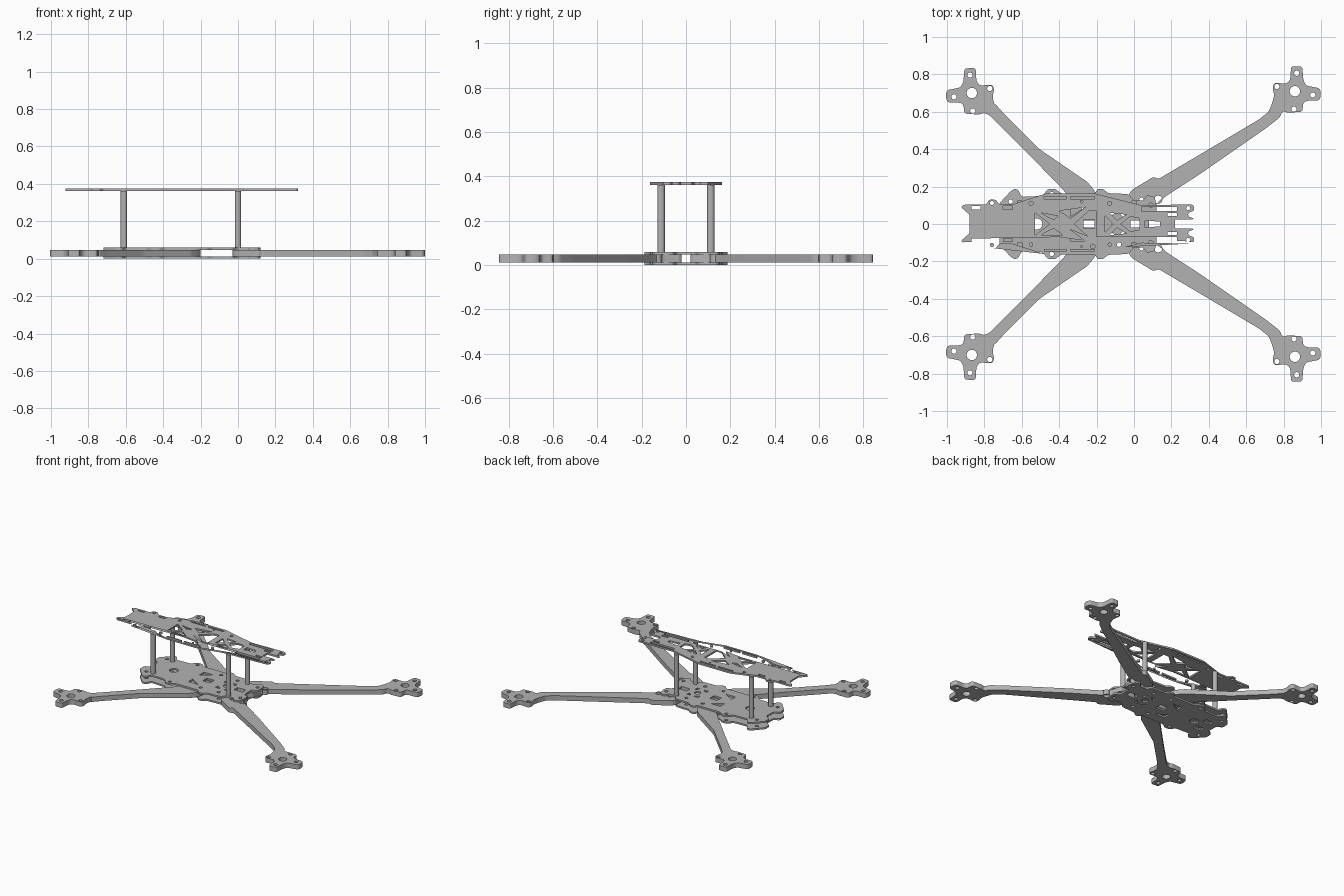
import bpy
import bmesh
from math import cos, sin, pi
from mathutils import Vector

# All plan coordinates are in hundredths of a unit
SCALE = 0.01

cube = bpy.data.objects.get("Cube")
if cube:
    bpy.data.objects.remove(cube, do_unlink=True)

grey = bpy.data.materials.new("plain grey")
grey.use_nodes = True
GREY = (0.45, 0.45, 0.45, 1.0)
grey.diffuse_color = GREY
grey.node_tree.nodes["Principled BSDF"].inputs["Base Color"].default_value = GREY


def circle(x, y, radius, sides=16):
    return [(x + radius * cos(2 * pi * i / sides), y + radius * sin(2 * pi * i / sides))
            for i in range(sides)]


def slot(x_min, x_max, y, half):
    return [(x_min, y - half), (x_max, y - half), (x_max, y + half), (x_min, y + half)]


def flip_x(points):
    return [(-x, y) for x, y in points]


def flip_y(points):
    return [(x, -y) for x, y in points]


def both_sides(loops):
    return loops + [flip_y(loop) for loop in loops]


def symmetric(half):
    """Close a half outline across the centre line."""
    return half + flip_y(half)[::-1]


def rounded(points, radius, steps=4):
    """Round every corner with a short quadratic arc."""
    result = []
    count = len(points)
    for i in range(count):
        corner = Vector(points[i])
        ends = []
        for other in (points[i - 1], points[(i + 1) % count]):
            along = Vector(other) - corner
            ends.append(corner + along.normalized() * min(radius, along.length * 0.45))
        for k in range(steps + 1):
            t = k / steps
            result.append(ends[0] * (1 - t) ** 2 + corner * 2 * t * (1 - t) + ends[1] * t ** 2)
    return result


def cut_plate(name, outline, holes, bottom, top):
    """Flat sheet with an outline and cut-outs, extruded from a filled curve."""
    curve = bpy.data.curves.new(name + " profile", "CURVE")
    curve.dimensions = "2D"
    curve.fill_mode = "BOTH"
    curve.extrude = (top - bottom) / 2
    for loop in [outline] + holes:
        spline = curve.splines.new("POLY")
        spline.points.add(len(loop) - 1)
        for point, co in zip(spline.points, loop):
            point.co = (co[0] * SCALE, co[1] * SCALE, 0, 1)
        spline.use_cyclic_u = True
    helper = bpy.data.objects.new(name + " helper", curve)
    bpy.context.collection.objects.link(helper)
    bpy.context.view_layer.update()
    graph = bpy.context.evaluated_depsgraph_get()
    mesh = bpy.data.meshes.new_from_object(helper.evaluated_get(graph))
    bpy.data.objects.remove(helper, do_unlink=True)

    bm = bmesh.new()
    bm.from_mesh(mesh)
    bmesh.ops.remove_doubles(bm, verts=bm.verts, dist=0.00005)
    bmesh.ops.recalc_face_normals(bm, faces=bm.faces)
    bmesh.ops.translate(bm, verts=bm.verts, vec=(0, 0, (top + bottom) / 2))
    bm.to_mesh(mesh)
    bm.free()
    mesh.name = name
    mesh.materials.clear()
    mesh.materials.append(grey)
    obj = bpy.data.objects.new(name, mesh)
    bpy.context.collection.objects.link(obj)
    for face in mesh.polygons:
        face.use_smooth = False
    return obj


# Motor mount with four pinwheel tabs, around its own centre
MOUNT = [(-6.5, -10.5), (-4, -11.5), (4, -11), (4.5, -6), (7, -5), (13, -5), (14, -2),
         (13.5, 1.5), (6, 3), (4.5, 6), (4, 13.2), (-2, 13.4), (-2.5, 6), (-4.5, 4),
         (-11, 4.5), (-12, 2), (-11, -2), (-12, -6)]
MOUNT_HOLES = [(1, 9.6), (9.6, -2), (-0.5, -9.6), (-9.6, 2.5)]


def arm(centre, beam, root_holes):
    cx, cy = centre
    outline = [(cx + x, cy + y) for x, y in MOUNT] + beam
    holes = [circle(cx + x, cy + y, 1.4) for x, y in MOUNT_HOLES]
    return rounded(outline, 1.5), holes + [circle(cx, cy, 2.8)] + root_holes


# Beams run from the mount down to the root clamped between the plates
left_beam = [(72, 60), (67, 56), (35, 37), (13, 24), (10.5, 25.3), (-1.5, 18), (-3, 15),
             (-3, 2), (10, 2), (12, 11), (18, 15.5), (35, 26.5), (71, 51.5), (78, 57)]
right_beam = [(74, 64), (70, 59.5), (50.5, 40), (25, 22.5), (22, 19), (20, 16),
              (20, 2), (34, 2), (36, 16), (39, 19.5), (59, 40), (72, 53), (77, 58)]
left_arm = arm((86, 71), left_beam, [circle(13, 13, 2.2), circle(4, 13, 1.2)])
right_arm = arm((86.7, 70), right_beam, [circle(27, 9, 1.2)])
right_arm = (flip_x(right_arm[0]), [flip_x(h) for h in right_arm[1]])

for side, (outline, holes) in (("left", left_arm), ("right", right_arm)):
    cut_plate(side + "_rear_arm", outline, holes, 0.012, 0.047)
    cut_plate(side + "_front_arm", flip_y(outline), [flip_y(h) for h in holes], 0.012, 0.047)

# Lower and middle plates that sandwich the arm roots
BODY = [(-68, 4), (-72, 6), (-72, 11), (-66, 17.5), (-64, 18.8), (-62, 18.3), (-60, 14.5),
        (-49, 15), (-46, 18.8), (-42, 18.8), (-39, 16.3), (-21, 16.3), (-19.5, 18.8),
        (-16.5, 18.8), (-14, 16.5), (-3, 16), (0, 12.5), (5, 12.5), (7, 15.5), (11, 14.5),
        (12, 10), (12, 6), (8, 4)]
body_outline = rounded(symmetric(BODY), 1.2)
truss = both_sides([
    [(-34, 4), (-26, 9), (-34, 9)],
    [(-14, 3), (-14, 6), (-10, 6)],
    [(-5, 3), (-5, 6), (-8, 6)],
    circle(-66, 12, 1.2), circle(-22, 12, 1.2), circle(-8, 11, 1.2),
    circle(-44, 16, 1.2), circle(9, 10, 1.2),
])
body_holes = truss + [circle(-52, 0, 3), circle(-9.5, 0, 2.2), slot(-2, 5, 0, 2),
                      slot(-27, -21, 0, 2.5)]
cut_plate("middle_plate", body_outline, body_holes, 0.047, 0.059)
cut_plate("bottom_plate", body_outline,
          body_holes + both_sides([slot(-63, -57, 5, 2)]), 0.0, 0.012)

# Top plate with forked ends, strap slots and braced openings
TOP = [(-88, 5), (-92.5, 9), (-91, 10.3), (-79, 10.3), (-77.5, 13), (-74, 13), (-72, 10.5),
       (-65, 10.5), (-47, 16.3), (-21, 16.3), (-6, 12.5), (4, 10), (31, 10.5), (32, 9.5),
       (32, 7), (29, 6), (29, 4), (32, 3), (31.5, 2.5), (22, 2.5)]
top_holes = both_sides([
    slot(-87, -82, 8.7, 0.9), slot(-70, -65, 8.7, 0.9),
    slot(-48, -36, 14, 0.6), slot(-34, -21, 14, 0.6),
    slot(4, 23, 8, 1), slot(18, 23, 5, 0.8),
    [(-50, 6), (-38, 6), (-43, 2.3)],
    [(-40, 7), (-26, 9), (-34, 3)],
    [(-13, 6), (-4, 5), (-9, 2)],
    circle(-76, 11.2, 1.1), circle(-55, 11, 1.1), circle(-13, 11, 1.1),
    circle(29, 8.5, 1.1), circle(-28, 12, 0.7),
])
top_holes += [
    [(-53, 6), (-45, 0), (-53, -6)],
    [(-20, 7), (-20, -7), (-24, -7), (-32, 0), (-24, 7)],
    [(-15.5, 4.5), (-11, 0), (-15.5, -4.5)],
    [(-2, 4), (-7, 0), (-2, -4), (3, -3), (3, 3)],
    [(6, 2), (6, -2), (14, -1.2), (14, 1.2)],
]
cut_plate("top_plate", rounded(symmetric(TOP), 0.8), top_holes, 0.362, 0.374)

# Four round standoffs carrying the top plate
for x, end in ((-0.61, "right"), (0.0, "left")):
    for y, face in ((-0.112, "front"), (0.112, "rear")):
        bpy.ops.mesh.primitive_cylinder_add(vertices=24, radius=0.017, depth=0.303,
                                            location=(x, y, 0.2105))
        post = bpy.context.object
        post.name = end + "_" + face + "_standoff"
        post.data.materials.append(grey)
        bpy.ops.object.shade_smooth_by_angle()
